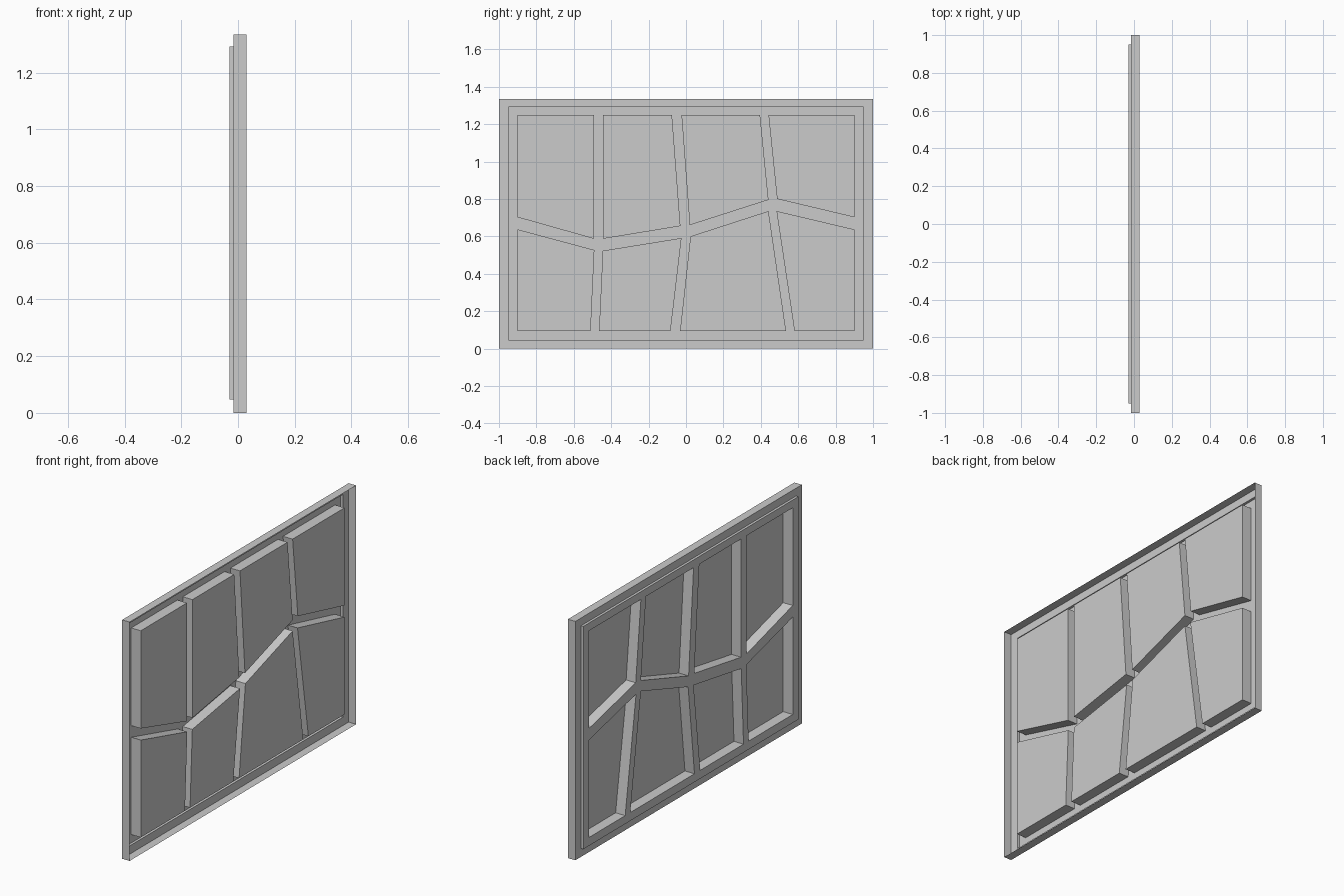
import bpy

if "Cube" in bpy.data.objects:
    bpy.data.objects.remove(bpy.data.objects["Cube"])

H = 1.335                                   # overall height
X_BACK, X_FLANGE, X_FACE, X_GLASS = 0.03, -0.016, -0.03, 0.029


def make_object(name, polys):
    """Mesh object from polygons given as lists of 3D points (shared points are merged)."""
    index, faces = {}, []
    for poly in polys:
        faces.append([index.setdefault(tuple(round(c, 5) for c in p), len(index)) for p in poly])
    mesh = bpy.data.meshes.new(name)
    mesh.from_pydata(list(index), [], faces)
    mesh.update()
    obj = bpy.data.objects.new(name, mesh)
    bpy.context.collection.objects.link(obj)
    return obj


def rect(inset, x):
    y, z0, z1 = 1 - inset, inset * 0.93, H - inset * 0.87
    return [(x, -y, z0), (x, y, z0), (x, y, z1), (x, -y, z1)]


def bridge(a, b):
    """Quads between an outer (or front) loop and an inner (or back) loop."""
    n = len(a)
    return [[a[k], b[k], b[(k + 1) % n], a[(k + 1) % n]] for k in range(n)]


# Outer frame: thin shell, open at the back, with a stepped front
loops = [rect(0, X_BACK), rect(0, X_FLANGE), rect(0.05, X_FLANGE), rect(0.05, X_FACE)]
make_object("outer_frame", [q for a, b in zip(loops, loops[1:]) for q in bridge(a, b)])

# Crooked lattice: column positions on each row, and the heights of the middle rows
edge = rect(0.05, X_FACE)
opening = rect(0.1, X_FACE)
bottom_y = [-0.51, -0.465, -0.083, -0.032, 0.535, 0.58]
low_y = [-0.49, -0.445, -0.024, 0.024, 0.441, 0.484]
high_y = [-0.492, -0.444, -0.03, 0.02, 0.441, 0.487]
top_y = [-0.492, -0.444, -0.075, -0.024, 0.396, 0.441]
low_z = [0.637, 0.527, 0.523, 0.591, 0.60, 0.735, 0.735, 0.637]
high_z = [0.702, 0.587, 0.587, 0.655, 0.66, 0.795, 0.80, 0.702]


def row(ys, zs):
    ys = [-0.95, -0.9] + ys + [0.9, 0.95]
    zs = zs if isinstance(zs, list) else [zs] * 8
    zs = [zs[0]] + zs + [zs[-1]]
    return [(X_FACE, y, z) for y, z in zip(ys, zs)]


grid = [row(bottom_y, edge[0][2]), row(bottom_y, opening[0][2]), row(low_y, low_z),
        row(high_y, high_z), row(top_y, opening[2][2]), row(top_y, edge[2][2])]

# Lattice cells become either a flat bar face or a recessed pane with side walls
bars, panes = [], []
for j in range(5):
    for i in range(9):
        cell = [grid[j][i], grid[j][i + 1], grid[j + 1][i + 1], grid[j + 1][i]]
        if j % 2 and i % 2:
            back = [(X_GLASS, y, z) for _, y, z in cell]
            bars += bridge(cell, back)
            panes.append(back[::-1])
        else:
            bars.append(cell[::-1])

make_object("sash_lattice", bars)
make_object("window_panes", panes)
